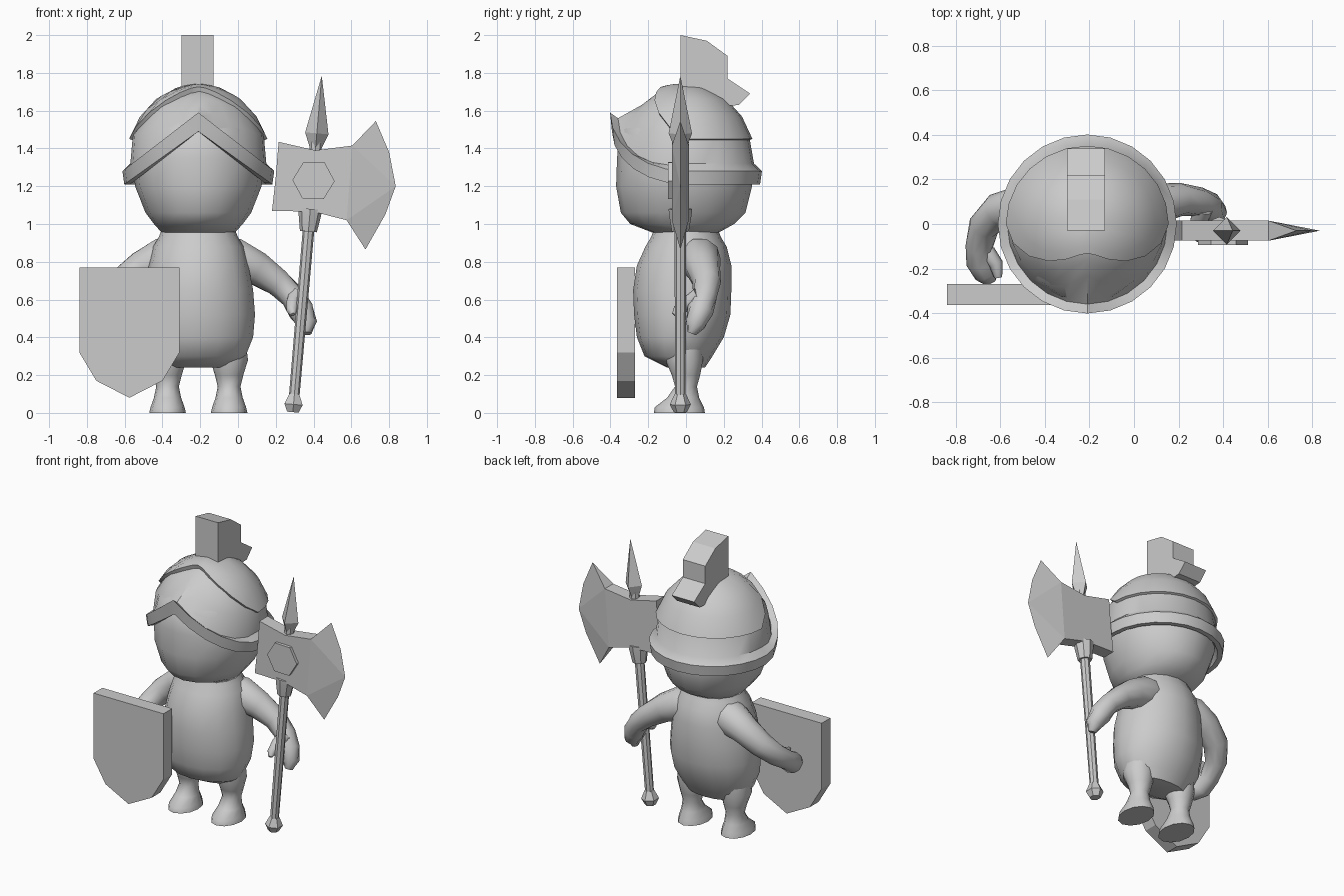
import bpy, bmesh, math
from math import sin, cos, pi, radians
from mathutils import Vector

if "Cube" in bpy.data.objects:
    bpy.data.objects.remove(bpy.data.objects["Cube"], do_unlink=True)

grey = bpy.data.materials.new("plain grey")
grey.use_nodes = True
colour = (0.6, 0.6, 0.6, 1)
grey.diffuse_color = colour
grey.node_tree.nodes["Principled BSDF"].inputs["Base Color"].default_value = colour

CX = -0.21  # body axis


def finish(name, bm, smooth=None):
    bmesh.ops.remove_doubles(bm, verts=bm.verts, dist=0.0005)
    bmesh.ops.recalc_face_normals(bm, faces=bm.faces)
    mesh = bpy.data.meshes.new(name)
    bm.to_mesh(mesh)
    bm.free()
    mesh.materials.append(grey)
    ob = bpy.data.objects.new(name, mesh)
    bpy.context.collection.objects.link(ob)
    if smooth:
        bpy.ops.object.select_all(action='DESELECT')
        ob.select_set(True)
        bpy.context.view_layer.objects.active = ob
        bpy.ops.object.shade_smooth_by_angle(angle=radians(smooth))
    return ob


def loft(name, rings, smooth=50, caps=True):
    """Bridge equal-length rings of points into one surface."""
    bm = bmesh.new()
    rows = [[bm.verts.new(p) for p in ring] for ring in rings]
    n = len(rows[0])
    for a, b in zip(rows, rows[1:]):
        for i in range(n):
            j = (i + 1) % n
            bm.faces.new((a[i], a[j], b[j], b[i]))
    if caps:
        bm.faces.new(rows[0])
        bm.faces.new(rows[-1])
    return finish(name, bm, smooth)


def ovals(cx, rows, n=16):
    """Level rings from (z, rx, cy, ry)."""
    return [[(cx + rx * sin(2 * pi * i / n), cy - ry * cos(2 * pi * i / n), z)
             for i in range(n)] for z, rx, cy, ry in rows]


def tube(name, rows, n=10, smooth=50):
    """Round limb through (x, y, z, radius)."""
    pts = [Vector(r[:3]) for r in rows]
    rings = []
    for k, p in enumerate(pts):
        d = pts[min(k + 1, len(pts) - 1)] - pts[max(k - 1, 0)]
        q = d.to_track_quat('Z', 'Y')
        rings.append([p + q @ Vector((cos(2 * pi * i / n), sin(2 * pi * i / n), 0)) * rows[k][3]
                      for i in range(n)])
    return loft(name, rings, smooth)


# Body and head
loft("body", ovals(CX, [
    (0.24, 0.19, 0, 0.10), (0.3, 0.25, -0.04, 0.18), (0.4, 0.29, -0.03, 0.23),
    (0.52, 0.3, -0.02, 0.255), (0.65, 0.29, -0.02, 0.26), (0.78, 0.265, -0.01, 0.25),
    (0.88, 0.24, 0, 0.215), (0.93, 0.21, 0, 0.185), (0.98, 0.19, 0, 0.165)]))
loft("head", ovals(CX, [
    (0.95, 0.19, 0, 0.165), (1.0, 0.235, -0.02, 0.275), (1.06, 0.28, -0.015, 0.33),
    (1.2, 0.335, -0.01, 0.36), (1.35, 0.35, -0.01, 0.355), (1.5, 0.3, -0.02, 0.33),
    (1.62, 0.19, 0, 0.19)]))

# Legs with feet
for side, label in ((-1, "right"), (1, "left")):
    loft(label + "_leg", ovals(CX + side * 0.163, [
        (0, 0.097, -0.035, 0.135), (0.03, 0.09, -0.035, 0.13), (0.08, 0.072, -0.015, 0.085),
        (0.14, 0.06, 0, 0.058), (0.2, 0.075, 0, 0.075), (0.28, 0.1, -0.01, 0.1),
        (0.36, 0.09, -0.01, 0.1)], 12))

# Arms, hands and thumbs
tube("left_arm", [
    (-0.12, 0.06, 0.83, 0.1), (-0.02, 0.07, 0.815, 0.115), (0.1, 0.09, 0.765, 0.092),
    (0.21, 0.11, 0.69, 0.075), (0.29, 0.10, 0.615, 0.066), (0.335, 0.075, 0.54, 0.07),
    (0.365, 0.05, 0.47, 0.055), (0.365, 0.03, 0.42, 0.025)])
tube("left_thumb", [(0.31, 0.07, 0.62, 0.045), (0.29, 0.01, 0.58, 0.038),
                    (0.285, -0.045, 0.54, 0.028), (0.29, -0.065, 0.52, 0.012)], 8)
tube("right_arm", [
    (-0.3, 0.06, 0.83, 0.1), (-0.4, 0.07, 0.815, 0.115), (-0.51, 0.08, 0.765, 0.095),
    (-0.61, 0.06, 0.69, 0.08), (-0.675, -0.01, 0.61, 0.07), (-0.695, -0.1, 0.545, 0.062),
    (-0.685, -0.17, 0.5, 0.07), (-0.66, -0.23, 0.48, 0.055), (-0.645, -0.265, 0.475, 0.025)])
tube("right_thumb", [(-0.66, -0.13, 0.54, 0.04), (-0.62, -0.18, 0.55, 0.032),
                     (-0.61, -0.24, 0.54, 0.018)], 8)

# Helmet: peaked flaring brim running up into a dome
N = 24


def dome_point(a, e, scale=1.0):
    return (CX + 0.38 * scale * cos(e) * sin(a), -0.365 * scale * cos(e) * cos(a),
            1.3 + 0.43 * scale * sin(e))


rings = [[] for _ in range(9)]
for i in range(N):
    a = 2 * pi * i / N
    front = max(0, cos(a))
    peak = 1 - abs(sin(a)) if front else 0
    low, high = 1.21 + 0.28 * peak, 1.28 + 0.31 * peak
    shoulder = high + 0.04 - 0.07 * front

    def ring_point(r, z):
        return (CX + r * sin(a), -r * cos(a), z)

    rings[0].append(ring_point(0.33, low + 0.05))
    rings[1].append(ring_point(0.36, low))
    rings[2].append(ring_point(0.392, low))
    rings[3].append(ring_point(0.402, high))
    rings[4].append(ring_point(0.36, shoulder))
    start = math.asin((shoulder - 1.3) / 0.43)
    for k in range(4):
        rings[5 + k].append(dome_point(a, start + (pi / 2 - start) * (k + 1) / 4 - 0.001))
loft("helmet", rings, 40, caps=False)

# Raised plate over the top and back of the helmet
rings = [[] for _ in range(6)]
for i in range(N):
    a = 2 * pi * i / N
    edge = radians(20 + 50 * max(0, cos(a)) ** 1.3)
    rings[0].append(dome_point(a, edge, 0.97))
    for k in range(5):
        lift = 1.025 + 0.03 * max(0, cos(a)) * (1 - k / 4)
        rings[k + 1].append(dome_point(a, edge + (pi / 2 - edge) * k / 4 - 0.001 * (k == 4), lift))
loft("helmet_top_plate", rings, 40, caps=False)


def plate(name, outline, near, far, axis='Y'):
    """Extrude a flat outline along y (x, z points) or x (y, z points)."""
    def place(p, d):
        return (p[0], d, p[1]) if axis == 'Y' else (d, p[0], p[1])
    return loft(name, [[place(p, near) for p in outline], [place(p, far) for p in outline]], None)


# Crest and shield
plate("crest", [(-0.03, 1.66), (-0.03, 2), (0.11, 1.97), (0.22, 1.89), (0.22, 1.77),
                (0.34, 1.69), (0.28, 1.63), (0.15, 1.62)], -0.3, -0.13, 'X')
plate("shield", [(-0.84, 0.77), (-0.31, 0.77), (-0.31, 0.32), (-0.4, 0.17),
                 (-0.575, 0.08), (-0.75, 0.17), (-0.84, 0.32)], -0.365, -0.27)


# Axe shaft parts share one leaning axis
def shaft(name, rows, n, smooth=40):
    tube(name, [(0.29 + 0.086 * z, -0.03, z, r) for z, r in rows], n, smooth)


shaft("axe_pole", [(0.08, 0.028), (1.45, 0.032)], 8)
shaft("axe_foot", [(0.004, 0.035), (0.045, 0.056), (0.1, 0.03)], 6, 30)
shaft("axe_collar", [(0.96, 0.045), (1.05, 0.06), (1.08, 0.062)], 8)
shaft("axe_spike", [(1.4, 0.03), (1.48, 0.062), (1.78, 0.001)], 4, None)

# Axe blade: flat cheeks that taper to a curved cutting edge
MID = -0.03
cheek = [(0.605, 1.415), (0.41, 1.39), (0.215, 1.435), (0.2, 1.25),
         (0.18, 1.07), (0.4, 1.065), (0.575, 1.02)]
edge = [(0.675, 0.865), (0.78, 1.05), (0.835, 1.2), (0.8, 1.38), (0.73, 1.545)]
bm = bmesh.new()
sharp = [bm.verts.new((x, MID, z)) for x, z in edge]
sides = []
for y in (MID - 0.045, MID + 0.045):
    ring = [bm.verts.new((x, y, z)) for x, z in cheek]
    sides.append(ring)
    bm.faces.new(ring)
    bm.faces.new([ring[-1]] + sharp[:3])
    bm.faces.new((ring[-1], sharp[2], ring[0]))
    bm.faces.new([ring[0]] + sharp[2:])
f, b = sides
for i in range(len(cheek) - 1):
    bm.faces.new((f[i], f[i + 1], b[i + 1], b[i]))
bm.faces.new((f[0], b[0], sharp[-1]))
bm.faces.new((f[-1], b[-1], sharp[0]))
finish("axe_blade", bm)

# Six-sided boss on the blade front
plate("axe_boss", [(0.4 + 0.112 * cos(i * pi / 3 - 0.03), 1.23 + 0.112 * sin(i * pi / 3 - 0.03))
                   for i in range(6)], -0.095, -0.07)
